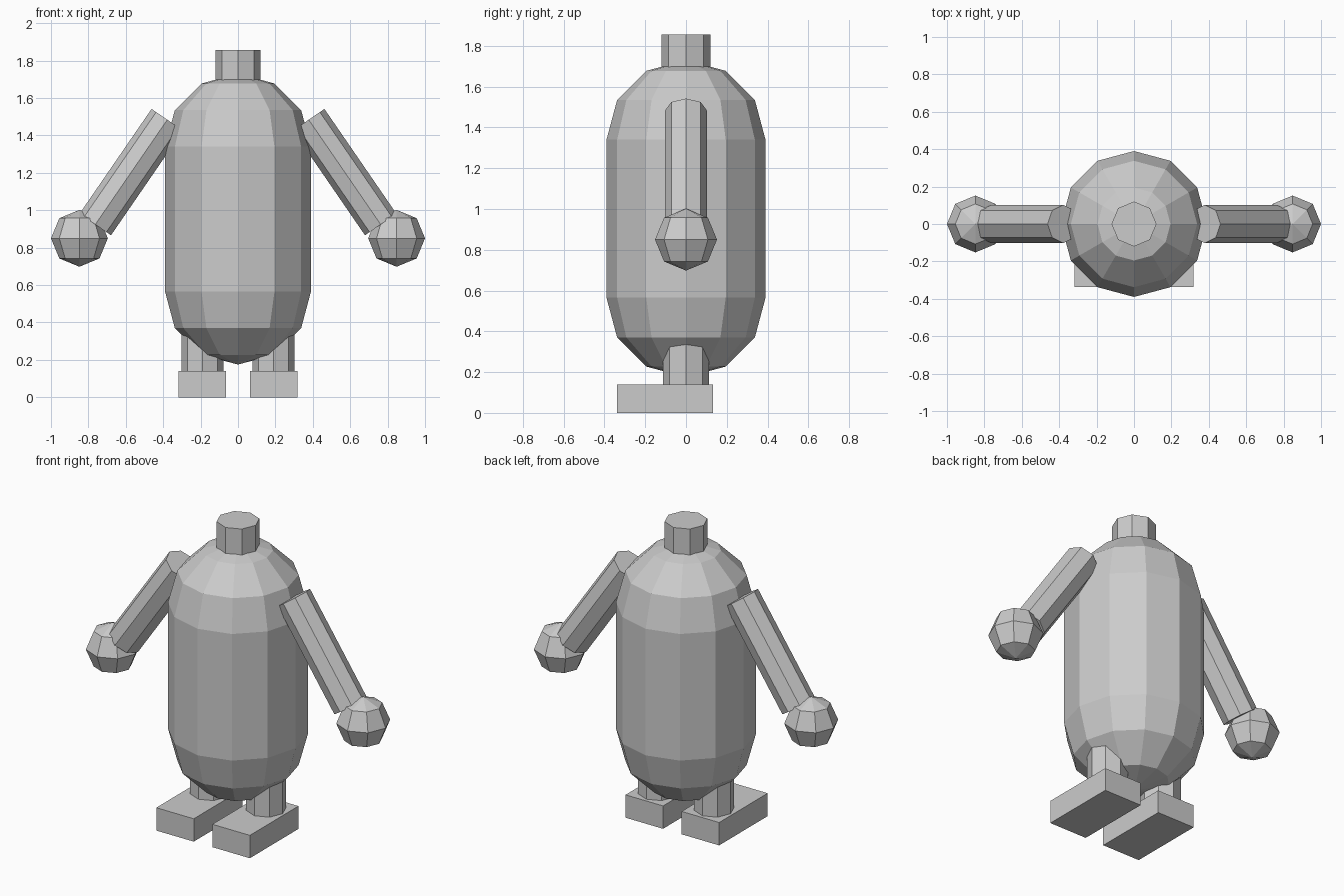
import bpy, bmesh
from math import sin, cos, pi, radians
from mathutils import Matrix, Vector

cube = bpy.data.objects.get("Cube")
if cube:
    bpy.data.objects.remove(cube, do_unlink=True)

grey = bpy.data.materials.new("plain_grey")
grey.use_nodes = True
grey.diffuse_color = (0.6, 0.6, 0.6, 1)
grey.node_tree.nodes["Principled BSDF"].inputs["Base Color"].default_value = (0.6, 0.6, 0.6, 1)


def finish(name, bm):
    bmesh.ops.recalc_face_normals(bm, faces=bm.faces)
    mesh = bpy.data.meshes.new(name)
    bm.to_mesh(mesh)
    bm.free()
    mesh.materials.append(grey)
    obj = bpy.data.objects.new(name, mesh)
    bpy.context.collection.objects.link(obj)
    return obj


def rod(name, start, end, radius):
    """Eight-sided cylinder between two points."""
    start, end = Vector(start), Vector(end)
    axis = end - start
    # Tilts only happen in the x-z plane, so turn about y
    turn = Matrix.Rotation(Vector((0, 1)).angle_signed(Vector((axis.x, axis.z))), 4, "Y")
    bm = bmesh.new()
    bmesh.ops.create_cone(bm, cap_ends=True, segments=8, radius1=radius, radius2=radius,
                          depth=axis.length,
                          matrix=Matrix.Translation((start + end) / 2) @ turn)
    return finish(name, bm)


def ball(name, centre, radius):
    bm = bmesh.new()
    bmesh.ops.create_uvsphere(bm, u_segments=8, v_segments=4, radius=radius,
                              matrix=Matrix.Translation(centre))
    return finish(name, bm)


def box(name, low, high):
    low, high = Vector(low), Vector(high)
    bm = bmesh.new()
    bmesh.ops.create_cube(bm, size=1, matrix=Matrix.Translation((low + high) / 2)
                          @ Matrix.Diagonal((*(high - low), 1)))
    return finish(name, bm)


def capsule(name, radius, low, high, sides):
    """Twelve-sided capsule; low and high are the dome centres."""
    angles = [radians(a) for a in (-90, -60, -30, 0)]
    profile = [(radius * cos(a), low + radius * sin(a)) for a in angles]
    profile += [(r, low + high - z) for r, z in reversed(profile)]
    bm = bmesh.new()
    verts = [bm.verts.new((r, 0, z)) for r, z in profile]
    edges = [bm.edges.new(pair) for pair in zip(verts, verts[1:])]
    bmesh.ops.spin(bm, geom=verts + edges, cent=(0, 0, 0), axis=(0, 0, 1),
                   angle=2 * pi, steps=sides)
    bmesh.ops.remove_doubles(bm, verts=bm.verts, dist=0.0005)
    return finish(name, bm)


# Torso and neck
capsule("body", 0.39, 0.565, 1.34, 12)
rod("neck", (0, 0, 1.6), (0, 0, 1.857), 0.12)

# Limbs
for side, s in (("left", 1), ("right", -1)):
    rod(side + "_arm", (s * 0.763, 0, 0.924), (s * 0.378, 0, 1.484), 0.102)
    ball(side + "_hand", (s * 0.848, 0, 0.85), 0.152)
    rod(side + "_leg", (s * 0.19, 0, 0.1), (s * 0.19, 0, 0.5), 0.113)
    inner, outer = sorted((s * 0.063, s * 0.317))
    box(side + "_foot", (inner, -0.338, 0), (outer, 0.132, 0.14))
